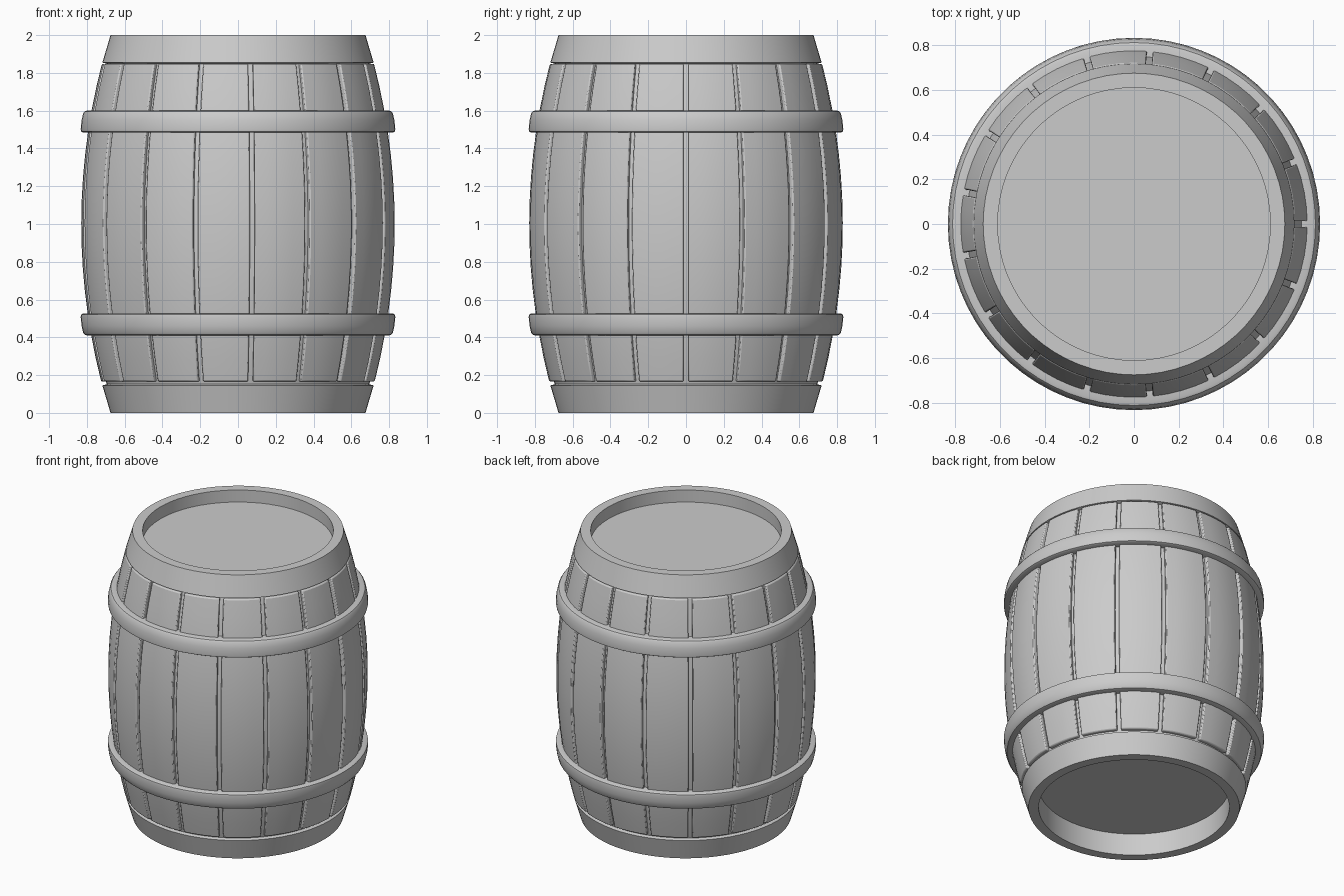
import bpy, bmesh, math

if "Cube" in bpy.data.objects:
    bpy.data.objects.remove(bpy.data.objects["Cube"])

STAVES = 17


def bulge(z):
    return 0.83 - 0.152 * (z - 1) ** 2


def finish(name, bm, angle=30):
    bmesh.ops.recalc_face_normals(bm, faces=bm.faces[:])
    me = bpy.data.meshes.new(name)
    bm.to_mesh(me)
    bm.free()
    ob = bpy.data.objects.new(name, me)
    bpy.context.collection.objects.link(ob)
    bpy.ops.object.select_all(action='DESELECT')
    ob.select_set(True)
    bpy.context.view_layer.objects.active = ob
    bpy.ops.object.shade_smooth_by_angle(angle=math.radians(angle))
    return ob


def lathe(name, profile, closed=False, steps=68):
    bm = bmesh.new()
    vs = [bm.verts.new((r, 0, z)) for r, z in profile]
    pairs = list(zip(vs, vs[1:])) + ([(vs[-1], vs[0])] if closed else [])
    es = [bm.edges.new(p) for p in pairs]
    bmesh.ops.spin(bm, geom=vs + es, cent=(0, 0, 0), axis=(0, 0, 1),
                   angle=math.tau, steps=steps, use_duplicate=False)
    bmesh.ops.remove_doubles(bm, verts=bm.verts[:], dist=1e-4)
    return finish(name, bm)


# Body: recessed lids, plain end rims and the inner wall seen in the gaps
wall = [0.18 + 1.64 * i / 14 for i in range(15)]
profile = [(0, 0.155), (0.61, 0.155), (0.61, 0), (0.675, 0), (0.718, 0.145), (0.695, 0.152)]
profile += [(bulge(z) - 0.025, z) for z in wall]
profile += [(0.695, 1.848), (0.718, 1.855), (0.675, 2), (0.61, 2), (0.61, 1.915), (0, 1.915)]
lathe("barrel_body", profile)

# Hoops: rounded band, mirrored about mid height
hoop = [(0.76, 1.484), (0.82, 1.484), (0.831, 1.49), (0.833, 1.502), (0.828, 1.55),
        (0.82, 1.585), (0.812, 1.596), (0.80, 1.6), (0.75, 1.6)]
lathe("upper_hoop", hoop, True)
lathe("lower_hoop", [(r, 2.01 - z) for r, z in hoop], True)


# Staves: bowed planks with a constant gap between them
def stave(index):
    bm = bmesh.new()
    rows, cols = 15, 4
    centre = (index + 0.5) * math.tau / STAVES
    grids = []
    for inset in (0, 0.04):
        grid = []
        for i in range(rows):
            z = 0.166 + (1.848 - 0.166) * i / (rows - 1)
            r = bulge(z) - inset
            half = math.pi / STAVES - 0.013 / r
            grid.append([bm.verts.new((r * math.cos(a), r * math.sin(a), z))
                         for a in (centre + half * (2 * j / cols - 1) for j in range(cols + 1))])
        grids.append(grid)
    for g in grids:
        for i in range(rows - 1):
            for j in range(cols):
                bm.faces.new((g[i][j], g[i][j + 1], g[i + 1][j + 1], g[i + 1][j]))
    o, n = grids
    for j in (0, cols):
        for i in range(rows - 1):
            bm.faces.new((o[i][j], o[i + 1][j], n[i + 1][j], n[i][j]))
    for i in (0, rows - 1):
        for j in range(cols):
            bm.faces.new((o[i][j], o[i][j + 1], n[i][j + 1], n[i][j]))
    ob = finish(f"stave_{index + 1}", bm)
    bev = ob.modifiers.new("soft_edges", 'BEVEL')
    bev.width = 0.007
    bev.segments = 2
    bev.limit_method = 'ANGLE'
    bev.angle_limit = math.radians(40)


for k in range(STAVES):
    stave(k)
